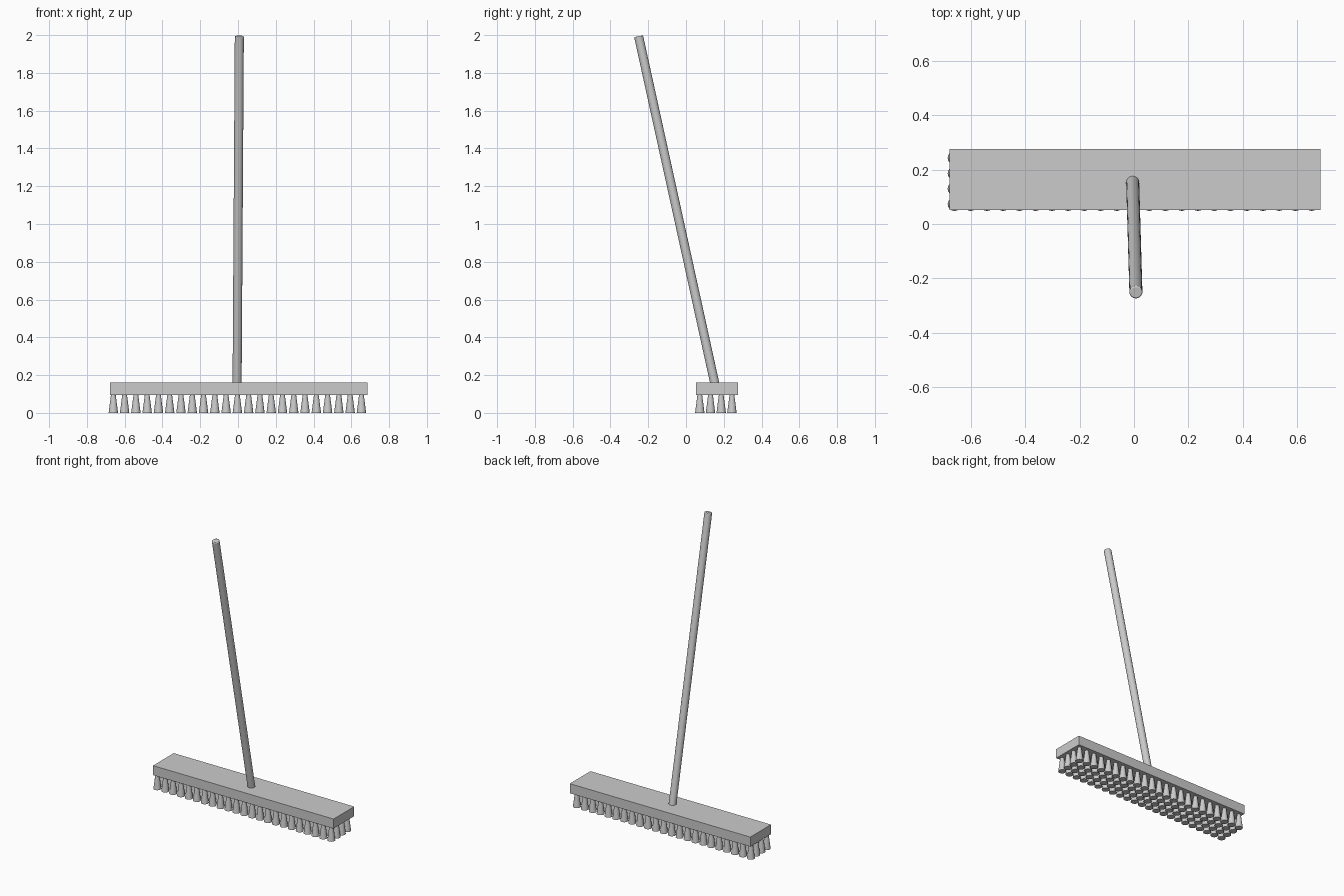
import bpy
from mathutils import Vector

if "Cube" in bpy.data.objects:
    bpy.data.objects.remove(bpy.data.objects["Cube"])


def smooth(obj):
    bpy.ops.object.select_all(action='DESELECT')
    obj.select_set(True)
    bpy.context.view_layer.objects.active = obj
    bpy.ops.object.shade_smooth_by_angle()


def array(obj, count, offset):
    mod = obj.modifiers.new("Array", 'ARRAY')
    mod.use_relative_offset = False
    mod.use_constant_offset = True
    mod.count = count
    mod.constant_offset_displace = offset


# Brush head block
x0, x1, y0, y1, z0, z1 = -0.678, 0.685, 0.052, 0.275, 0.095, 0.16
bpy.ops.mesh.primitive_cube_add(size=1, location=((x0 + x1) / 2, (y0 + y1) / 2, (z0 + z1) / 2))
block = bpy.context.object
block.name = "brush_block"
block.scale = (x1 - x0, y1 - y0, z1 - z0)
bpy.ops.object.transform_apply(location=False, rotation=False, scale=True)

# Bristle tufts: flared cones, 23 columns by 4 rows
bpy.ops.mesh.primitive_cone_add(vertices=16, radius1=0.025, radius2=0.012, depth=0.1,
                                location=(-0.66, 0.073, 0.05))
tufts = bpy.context.object
tufts.name = "bristle_tufts"
smooth(tufts)
array(tufts, 23, (0.0597, 0, 0))
array(tufts, 4, (0, 0.0567, 0))

# Leaning handle, its foot sunk in the block
top = Vector((0.007, -0.251, 1.994))
foot = Vector((-0.005, 0.158, 0.13))
axis = top - foot
bpy.ops.mesh.primitive_cylinder_add(vertices=24, radius=0.024, depth=axis.length,
                                    location=(top + foot) / 2)
handle = bpy.context.object
handle.name = "handle"
handle.rotation_euler = axis.to_track_quat('Z', 'Y').to_euler()
bevel = handle.modifiers.new("Bevel", 'BEVEL')
bevel.width = 0.005
bevel.segments = 2
smooth(handle)
